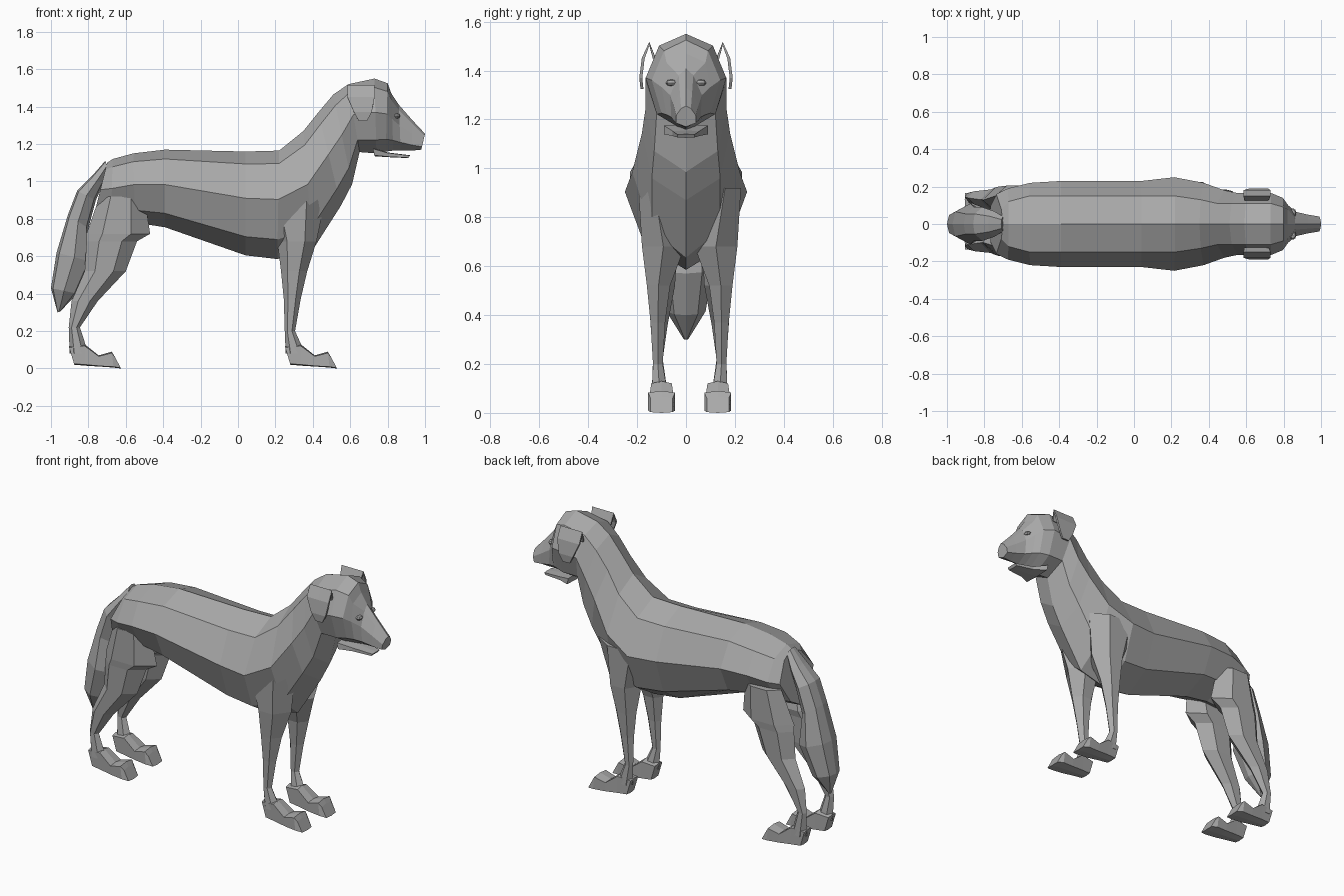
import bpy
import bmesh

default_cube = bpy.data.objects.get("Cube")
if default_cube:
    bpy.data.objects.remove(default_cube, do_unlink=True)

# One plain coat colour for the whole animal
coat = bpy.data.materials.new("grey_coat")
coat.use_nodes = True
coat.diffuse_color = (.4, .4, .4, 1)
coat.node_tree.nodes["Principled BSDF"].inputs["Base Color"].default_value = (.4, .4, .4, 1)


def finish(name, bm):
    """Turn a bmesh into a flat-shaded object with the coat material."""
    bmesh.ops.recalc_face_normals(bm, faces=bm.faces[:])
    mesh = bpy.data.meshes.new(name)
    bm.to_mesh(mesh)
    bm.free()
    mesh.materials.append(coat)
    obj = bpy.data.objects.new(name, mesh)
    bpy.context.collection.objects.link(obj)
    return obj


def loft(name, stations, fractions):
    """Skin symmetric rings. A station holds the start point (x, z) and end
    point (x, z) of the ring's middle line, its centre y, and the half widths
    at the given fractions along that line."""
    bm = bmesh.new()
    rings = []
    for start, end, centre, widths in stations:
        def point(t, y):
            x = start[0] + (end[0] - start[0]) * t
            z = start[1] + (end[1] - start[1]) * t
            return bm.verts.new((x, centre + y, z))

        pairs = list(zip(fractions, widths))
        ring = [point(0, 0)]
        ring += [point(t, w) for t, w in pairs]
        ring += [point(1, 0)]
        ring += [point(t, -w) for t, w in reversed(pairs)]
        rings.append(ring)
    count = len(rings[0])
    for first, second in zip(rings, rings[1:]):
        for i in range(count):
            j = (i + 1) % count
            bm.faces.new((first[i], first[j], second[j], second[i]))
    bm.faces.new(rings[0])
    bm.faces.new(rings[-1])
    return finish(name, bm)


# Trunk, neck, head and muzzle in one skin, from the rump to the nose
trunk = [
    ((-.70, 1.10), (-.78, .78), (.08, .16, .10)),
    ((-.67, 1.12), (-.68, .77), (.12, .19, .12)),
    ((-.56, 1.15), (-.55, .78), (.15, .22, .14)),
    ((-.39, 1.17), (-.39, .755), (.15, .23, .16)),
    ((.04, 1.16), (.04, .605), (.15, .23, .16)),
    ((.22, 1.165), (.21, .585), (.15, .25, .17)),
    ((.35, 1.27), (.40, .635), (.13, .22, .14)),
    ((.43, 1.37), (.55, .87), (.11, .18, .14)),
    ((.51, 1.465), (.61, .985), (.11, .165, .13)),
    ((.59, 1.52), (.65, 1.157), (.11, .165, .12)),
    ((.73, 1.55), (.74, 1.15), (.11, .165, .12)),
    ((.80, 1.525), (.79, 1.16), (.09, .14, .10)),
    ((.82, 1.47), (.83, 1.165), (.08, .10, .08)),
    ((.86, 1.41), (.87, 1.165), (.03, .065, .06)),
    ((.93, 1.33), (.93, 1.165), (.025, .05, .05)),
    ((1.0, 1.255), (.98, 1.17), (.02, .04, .04)),
]
loft("body_and_head", [(a, b, 0, w) for a, b, w in trunk], (.12, .45, .82))

# Lower jaw
jaw = [
    ((.72, 1.18), (.73, 1.135), .09),
    ((.80, 1.155), (.80, 1.13), .055),
    ((.92, 1.14), (.91, 1.125), .035),
]
loft("lower_jaw", [(a, b, 0, (w, w)) for a, b, w in jaw], (.1, .9))

# Bushy hanging tail
tail = [
    ((-.71, 1.11), (-.69, 1.06), .04),
    ((-.78, 1.03), (-.72, .99), .07),
    ((-.86, .95), (-.76, .90), .09),
    ((-.91, .82), (-.80, .75), .09),
    ((-.97, .62), (-.78, .57), .11),
    ((-1.0, .43), (-.86, .40), .08),
    ((-.965, .30), (-.95, .305), .01),
]
loft("tail", [(a, b, 0, (w * .6, w, w * .6)) for a, b, w in tail], (.08, .5, .9))

# Leg rings: height, back x, front x, inner y, outer y
fore = [
    (.92, .13, .47, .08, .21),
    (.68, .21, .42, .02, .195),
    (.52, .23, .37, .08, .175),
    (.37, .245, .335, .10, .16),
    (.20, .25, .305, .11, .15),
    (.08, .255, .36, .09, .155),
]
hind = [
    (.92, -.74, -.50, .08, .19),
    (.72, -.81, -.47, .04, .185),
    (.68, -.81, -.54, .05, .18),
    (.52, -.82, -.60, .06, .17),
    (.36, -.89, -.75, .09, .16),
    (.22, -.905, -.845, .11, .15),
    (.08, -.90, -.80, .09, .155),
]
# Paw rings measured from the heel: upper point, lower point, half width
paw = [
    ((0, .12), (.03, .02), .035),
    ((.085, .13), (.09, .015), .042),
    ((.16, .07), (.17, .01), .05),
    ((.23, .09), (.24, .005), .055),
    ((.245, .065), (.28, 0), .045),
]
SHIFT = .015

for side, side_name in ((1, "left"), (-1, "right")):
    for part, rings, heel in (("front", fore, .25), ("hind", hind, -.905)):
        stations = []
        for z, back, front, inner, outer in rings:
            half = (outer - inner) / 2
            middle = side * (inner + outer) / 2 + SHIFT
            stations.append(((back, z), (front, z), middle, (half, half)))
        loft(f"{part}_leg_{side_name}", stations, (.25, .7))
        stations = [((heel + a[0], a[1]), (heel + b[0], b[1]),
                     side * .115 + SHIFT, (w, w)) for a, b, w in paw]
        loft(f"{part}_paw_{side_name}", stations, (.08, .95))

    # Folded ear: a thin flap hanging away from the skull
    bm = bmesh.new()
    rows = []
    for z, y, back, front in ((1.45, .13, .59, .72), (1.51, .15, .585, .73),
                              (1.45, .175, .585, .73), (1.37, .185, .62, .715),
                              (1.325, .18, .645, .69)):
        rows.append([bm.verts.new((x, side * y, z))
                     for x in (back, (back + front) / 2, front)])
    for upper, lower in zip(rows, rows[1:]):
        for i in range(2):
            bm.faces.new((upper[i], upper[i + 1], lower[i + 1], lower[i]))
    ear = finish(f"ear_{side_name}", bm)
    thickness = ear.modifiers.new("thickness", "SOLIDIFY")
    thickness.thickness = .012
    thickness.offset = 0

    # Small almond eye beside the bridge of the muzzle
    bm = bmesh.new()
    bmesh.ops.create_uvsphere(bm, u_segments=8, v_segments=4, radius=1)
    bmesh.ops.scale(bm, vec=(.018, .024, .014), verts=bm.verts[:])
    bmesh.ops.translate(bm, vec=(.85, side * .06, 1.35), verts=bm.verts[:])
    finish(f"eye_{side_name}", bm)
